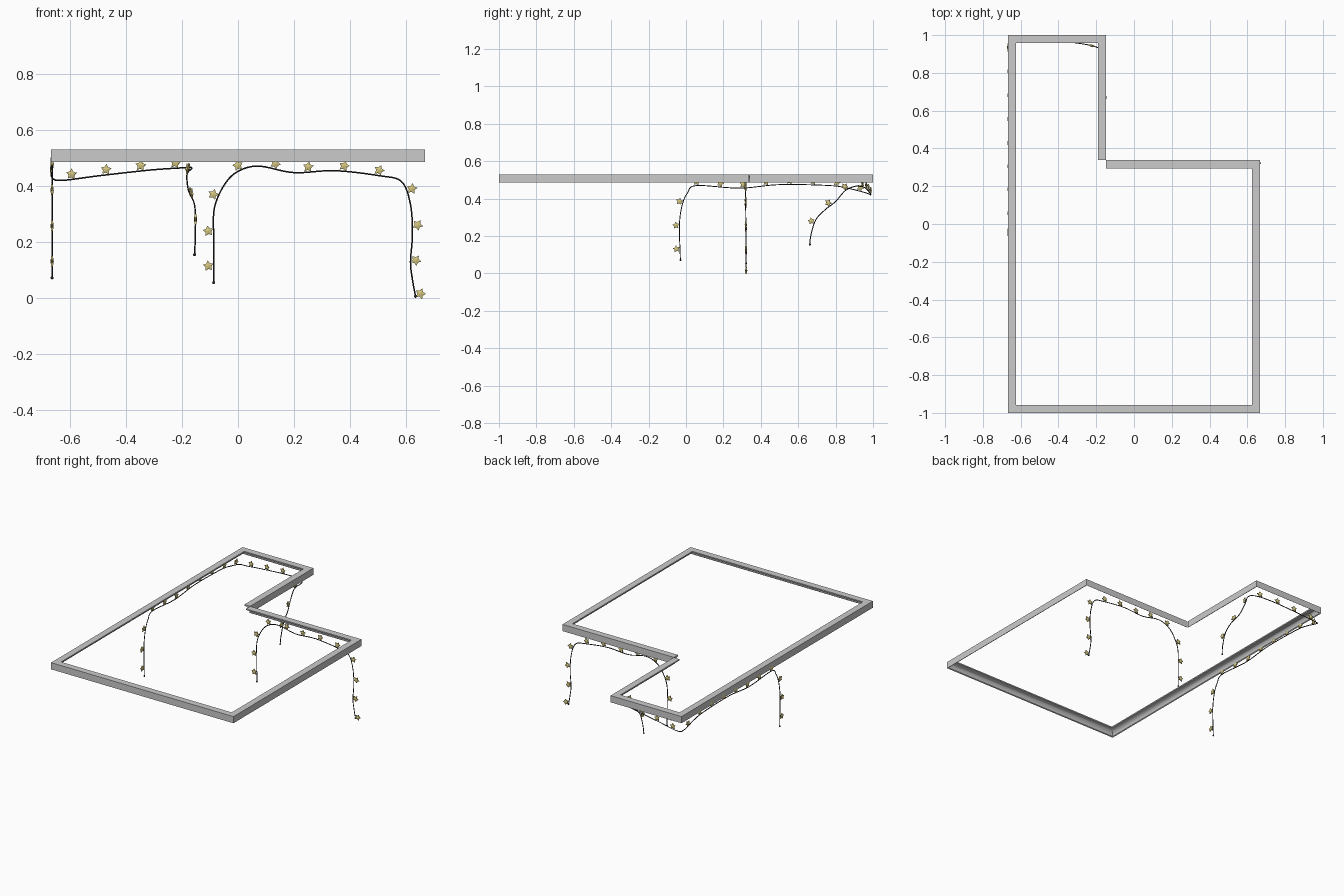
import bpy, bmesh, math
from mathutils import Vector

if "Cube" in bpy.data.objects:
    bpy.data.objects.remove(bpy.data.objects["Cube"])


def material(name, col):
    m = bpy.data.materials.new(name)
    m.diffuse_color = (*col, 1)
    m.use_nodes = True
    m.node_tree.nodes["Principled BSDF"].inputs["Base Color"].default_value = m.diffuse_color
    return m


GOLD = material("gold", (0.68, 0.58, 0.22))
BLACK = material("black", (0.02, 0.02, 0.02))


def finish(name, bm, mat=None, smooth=None):
    bmesh.ops.recalc_face_normals(bm, faces=bm.faces)
    me = bpy.data.meshes.new(name)
    bm.to_mesh(me)
    bm.free()
    ob = bpy.data.objects.new(name, me)
    bpy.context.collection.objects.link(ob)
    if mat:
        me.materials.append(mat)
    if smooth:
        bpy.ops.object.select_all(action='DESELECT')
        ob.select_set(True)
        bpy.context.view_layer.objects.active = ob
        bpy.ops.object.shade_smooth_by_angle(angle=math.radians(smooth))
    return ob


# ceiling moulding: coved profile swept along an open L-shaped path (x, y, inward x, inward y)
path = [(-0.148, 0.34, -1, 0), (-0.148, 1, -1, -1), (-0.667, 1, 1, -1), (-0.667, -1, 1, 1),
        (0.667, -1, -1, 1), (0.667, 0.338, -1, -1), (-0.148, 0.338, 0, -1)]
profile = [(0, 0.486), (0, 0.53), (0.043, 0.53), (0.043, 0.522)]
for i in range(7):
    a = math.radians(90 * i / 6)
    profile.append((0.038 - 0.032 * math.sin(a), 0.490 + 0.030 * math.cos(a)))
bm = bmesh.new()
rings = [[bm.verts.new((x + sx * d, y + sy * d, z)) for d, z in profile] for x, y, sx, sy in path]
n = len(profile)
for r0, r1 in zip(rings, rings[1:]):
    for i in range(n):
        j = (i + 1) % n
        bm.faces.new((r0[i], r0[j], r1[j], r1[i]))
bm.faces.new(rings[0])
bm.faces.new(rings[-1])
finish("ceiling_moulding", bm, smooth=30)


def resample(pts):
    # Catmull-Rom smoothing of the wire path
    p = [Vector(q) for q in pts]
    p = [2 * p[0] - p[1]] + p + [2 * p[-1] - p[-2]]
    out = []
    for a, b, c, d in zip(p, p[1:], p[2:], p[3:]):
        for k in range(6):
            t = k / 6
            out.append(0.5 * (2 * b + (c - a) * t + (2 * a - 5 * b + 4 * c - d) * t * t
                              + (3 * b - a - 3 * c + d) * t ** 3))
    return out + [p[-2]]


def add_star(bm, c, up, nrm, r=0.020):
    # five-pointed star with a raised centre on both faces
    side = up.cross(nrm).normalized()
    front, back = [], []
    for i in range(10):
        a = i * math.pi / 5 + 0.2
        q = c + (up * math.cos(a) + side * math.sin(a)) * (r if i % 2 == 0 else r * 0.55)
        front.append(bm.verts.new(q + nrm * 0.003))
        back.append(bm.verts.new(q - nrm * 0.003))
    cf, cb = bm.verts.new(c + nrm * 0.006), bm.verts.new(c - nrm * 0.006)
    for i in range(10):
        j = (i + 1) % 10
        bm.faces.new((front[i], front[j], cf))
        bm.faces.new((back[j], back[i], cb))
        bm.faces.new((front[i], back[i], back[j], front[j]))


def garland(name, pts, normal_at, first=0.06, step=0.125):
    pts = resample(pts)
    # wire
    cu = bpy.data.curves.new(name + "_wire", 'CURVE')
    cu.dimensions = '3D'
    cu.bevel_depth = 0.0027
    cu.bevel_resolution = 1
    cu.use_fill_caps = True
    sp = cu.splines.new('POLY')
    sp.points.add(len(pts) - 1)
    for s, p in zip(sp.points, pts):
        s.co = (*p, 1)
    cu.materials.append(BLACK)
    bpy.context.collection.objects.link(bpy.data.objects.new(name + "_wire", cu))
    # end beads
    bm = bmesh.new()
    for p in (pts[0], pts[-1]):
        geo = bmesh.ops.create_icosphere(bm, subdivisions=2, radius=0.0055)
        bmesh.ops.translate(bm, verts=geo['verts'], vec=p)
    finish(name + "_end_beads", bm, BLACK, 60)
    # evenly spaced stars beside the wire
    bm = bmesh.new()
    dist, nxt = 0, first
    for a, b in zip(pts, pts[1:]):
        seg = (b - a).length
        while nxt <= dist + seg:
            c = a.lerp(b, (nxt - dist) / seg)
            nrm = Vector(normal_at(c))
            up = nrm.cross(b - a).normalized()
            nrm = (b - a).cross(up).normalized()
            add_star(bm, c + up * 0.019, up, nrm)
            nxt += step
        dist += seg
    finish(name + "_stars", bm, GOLD)


# garland under the notch rail
front = [(-0.087, 0.055), (-0.087, 0.21), (-0.084, 0.323), (-0.045, 0.41), (0.005, 0.455),
         (0.077, 0.471), (0.2, 0.448), (0.345, 0.455), (0.505, 0.437), (0.584, 0.416),
         (0.616, 0.334), (0.623, 0.227), (0.616, 0.13), (0.623, 0.066), (0.634, 0.006)]
garland("notch_garland", [(x, 0.318 + 0.008 * (0.5 - z), z) for x, z in front],
        lambda c: (0, -1, 0))

# garland along the left rail, around the back and down the short side
left = [(-0.03, 0.072), (-0.035, 0.26), (-0.02, 0.367), (0.008, 0.43), (0.056, 0.47),
        (0.287, 0.456), (0.5, 0.475), (0.77, 0.47), (0.877, 0.453), (0.965, 0.43)]
long_path = [(-0.664, y, z) for y, z in left] + [
    (-0.63, 0.988, 0.42), (-0.495, 0.978, 0.437), (-0.316, 0.96, 0.457), (-0.2, 0.937, 0.465),
    (-0.165, 0.9, 0.465), (-0.182, 0.85, 0.442), (-0.177, 0.8, 0.385), (-0.157, 0.743, 0.34),
    (-0.152, 0.694, 0.287), (-0.153, 0.668, 0.206), (-0.155, 0.662, 0.155)]


def long_normal(c):
    if c.x < -0.65:
        return (1, 0, 0)
    return (0, -1, 0) if c.y > 0.925 else (-1, 0, 0)


garland("corner_garland", long_path, long_normal)
